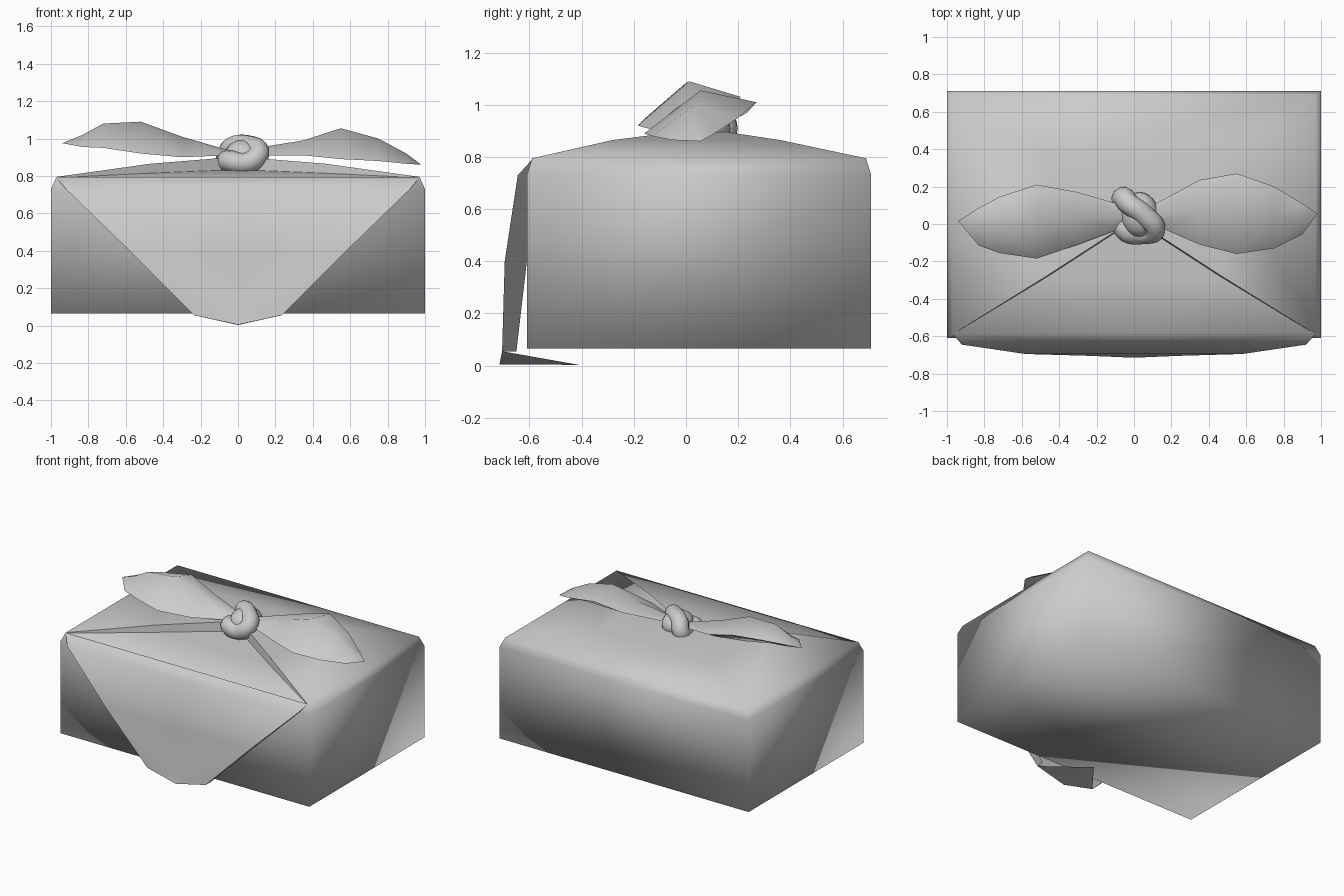
import bpy, bmesh, math
from mathutils import Vector

cube = bpy.data.objects.get("Cube")
if cube:
    bpy.data.objects.remove(cube, do_unlink=True)

cloth = bpy.data.materials.new("grey_cloth")
cloth.use_nodes = True
GREY = (0.6, 0.6, 0.6, 1)
cloth.diffuse_color = GREY
shader = cloth.node_tree.nodes["Principled BSDF"]
shader.inputs["Base Color"].default_value = GREY
shader.inputs["Roughness"].default_value = 0.8


def finish(name, bm, angle=None):
    """Turn a bmesh into a smooth shaded cloth object."""
    bmesh.ops.remove_doubles(bm, verts=bm.verts, dist=0.0005)
    bmesh.ops.recalc_face_normals(bm, faces=bm.faces)
    mesh = bpy.data.meshes.new(name)
    bm.to_mesh(mesh)
    bm.free()
    mesh.materials.append(cloth)
    obj = bpy.data.objects.new(name, mesh)
    bpy.context.collection.objects.link(obj)
    bpy.ops.object.select_all(action='DESELECT')
    obj.select_set(True)
    bpy.context.view_layer.objects.active = obj
    if angle:
        bpy.ops.object.shade_smooth_by_angle(angle=math.radians(angle))
    else:
        bpy.ops.object.shade_smooth()
    return obj


def face(bm, *points):
    bm.faces.new([bm.verts.new(p) for p in points])


def rect(half, front, back, z):
    return [(-half, front, z), (half, front, z), (half, back, z), (-half, back, z)]


def mirrored(p):
    return (-p[0], p[1], p[2])


# Wrapped box: walls, soft upper rim, and top cloth gathered up to the knot
rings = [rect(1, -0.61, 0.71, 0.065), rect(1, -0.61, 0.71, 0.73),
         rect(0.97, -0.59, 0.69, 0.795), rect(0.47, -0.28, 0.36, 0.865),
         rect(0.1, -0.04, 0.16, 0.895)]
bm = bmesh.new()
face(bm, *rings[0])
face(bm, *rings[-1])
for level in range(4):
    low, high = rings[level], rings[level + 1]
    for i in range(4):
        j = (i + 1) % 4
        if level >= 2 and i == 0:
            continue          # open front triangle, filled by the flap
        face(bm, low[i], low[j], high[j], high[i])
finish("wrapped_box", bm)

# Turned-under hems along the two front edges of the top cloth
panel = [(0.97, -0.59, 0.79), (0.46, -0.28, 0.815), (0.09, -0.04, 0.83)]
bm = bmesh.new()
for flip in (lambda p: p, mirrored):
    for i in range(2):
        face(bm, flip(panel[i]), flip(panel[i + 1]),
             flip(rings[i + 3][1]), flip(rings[i + 2][1]))
finish("top_hems", bm)

# Front flap: flat triangle on top, then hanging down the front to a folded tip
rows = panel[::-1] + [(0.92, -0.645, 0.73), (0.58, -0.695, 0.4), (0.235, -0.705, 0.055)]
bm = bmesh.new()
for a, b in zip(rows, rows[1:]):
    mid_a, mid_b = (0, a[1], a[2]), (0, b[1], b[2])
    for flip in (lambda p: p, mirrored):
        face(bm, flip(a), flip(b), mid_b, mid_a)
low = rows[-1]
hang, tip = (0, -0.715, 0.005), (0, -0.41, 0.003)
for flip in (lambda p: p, mirrored):
    face(bm, flip(low), hang, (0, low[1], low[2]))
    face(bm, flip(low), tip, hang)
finish("front_flap", bm, 50)

# Flap sides folded back to the box
inner = [(0.97, -0.59, 0.79), (0.92, -0.61, 0.73), (0.58, -0.61, 0.4), (0.235, -0.65, 0.055)]
outer = rows[2:]
bm = bmesh.new()
for flip in (lambda p: p, mirrored):
    for i in range(3):
        corners = [outer[i], outer[i + 1], inner[i + 1], inner[i]]
        if i == 0:
            corners.pop()
        face(bm, *[flip(p) for p in corners])
finish("flap_sides", bm, 40)


# Bow tails: lofted leaves with front edge, ridge, back edge and underside
def tail(name, stations, tip):
    bm = bmesh.new()
    loops = []
    for x, front, back, z_front, z_ridge, z_back in stations:
        mid = (front + back) / 2
        loops.append([(x, front, z_front), (x, mid, z_ridge),
                      (x, back, z_back), (x, mid + 0.05, z_front + 0.01)])
    for a, b in zip(loops, loops[1:]):
        for i in range(4):
            j = (i + 1) % 4
            face(bm, a[i], a[j], b[j], b[i])
    for i in range(4):
        face(bm, loops[-1][i], loops[-1][(i + 1) % 4], tip)
    face(bm, *loops[0])
    finish(name, bm, 70)


tail("right_bow_tail", [
    (-0.06, -0.02, 0.1, 0.91, 0.94, 0.92),
    (-0.3, -0.11, 0.17, 0.9, 1.01, 0.96),
    (-0.52, -0.185, 0.21, 0.92, 1.09, 1.03),
    (-0.72, -0.155, 0.145, 0.95, 1.08, 1.02),
    (-0.83, -0.115, 0.085, 0.955, 1.02, 1.0)], (-0.94, 0.015, 0.975))
tail("left_bow_tail", [
    (0.1, 0, 0.1, 0.91, 0.95, 0.92),
    (0.35, -0.11, 0.235, 0.91, 0.99, 0.97),
    (0.55, -0.16, 0.27, 0.89, 1.055, 1.01),
    (0.75, -0.13, 0.2, 0.88, 1.0, 0.95),
    (0.9, -0.055, 0.11, 0.865, 0.92, 0.89)], (0.98, 0.055, 0.86))

# Knot core
bm = bmesh.new()
bmesh.ops.create_uvsphere(bm, u_segments=24, v_segments=14, radius=1)
for v in bm.verts:
    v.co = Vector((0.1 * v.co.x, 0.12 * v.co.y, 0.085 * v.co.z)) + Vector((0.03, 0.05, 0.91))
finish("knot_core", bm)

# Knot band wrapped diagonally around the core
path = [(-0.06, 0.14, 0.9), (-0.03, 0.11, 0.95), (0.05, 0.05, 0.96), (0.11, -0.03, 0.92),
        (0.05, -0.05, 0.87), (-0.05, -0.03, 0.88), (-0.05, 0.06, 0.87)]
curve = bpy.data.curves.new("knot_band", 'CURVE')
curve.dimensions = '3D'
curve.bevel_depth = 0.058
curve.bevel_resolution = 4
curve.resolution_u = 6
spline = curve.splines.new('BEZIER')
spline.bezier_points.add(len(path) - 1)
for point, co in zip(spline.bezier_points, path):
    point.co = co
    point.handle_left_type = point.handle_right_type = 'AUTO'
spline.use_cyclic_u = True
curve.materials.append(cloth)
band = bpy.data.objects.new("knot_band", curve)
bpy.context.collection.objects.link(band)
